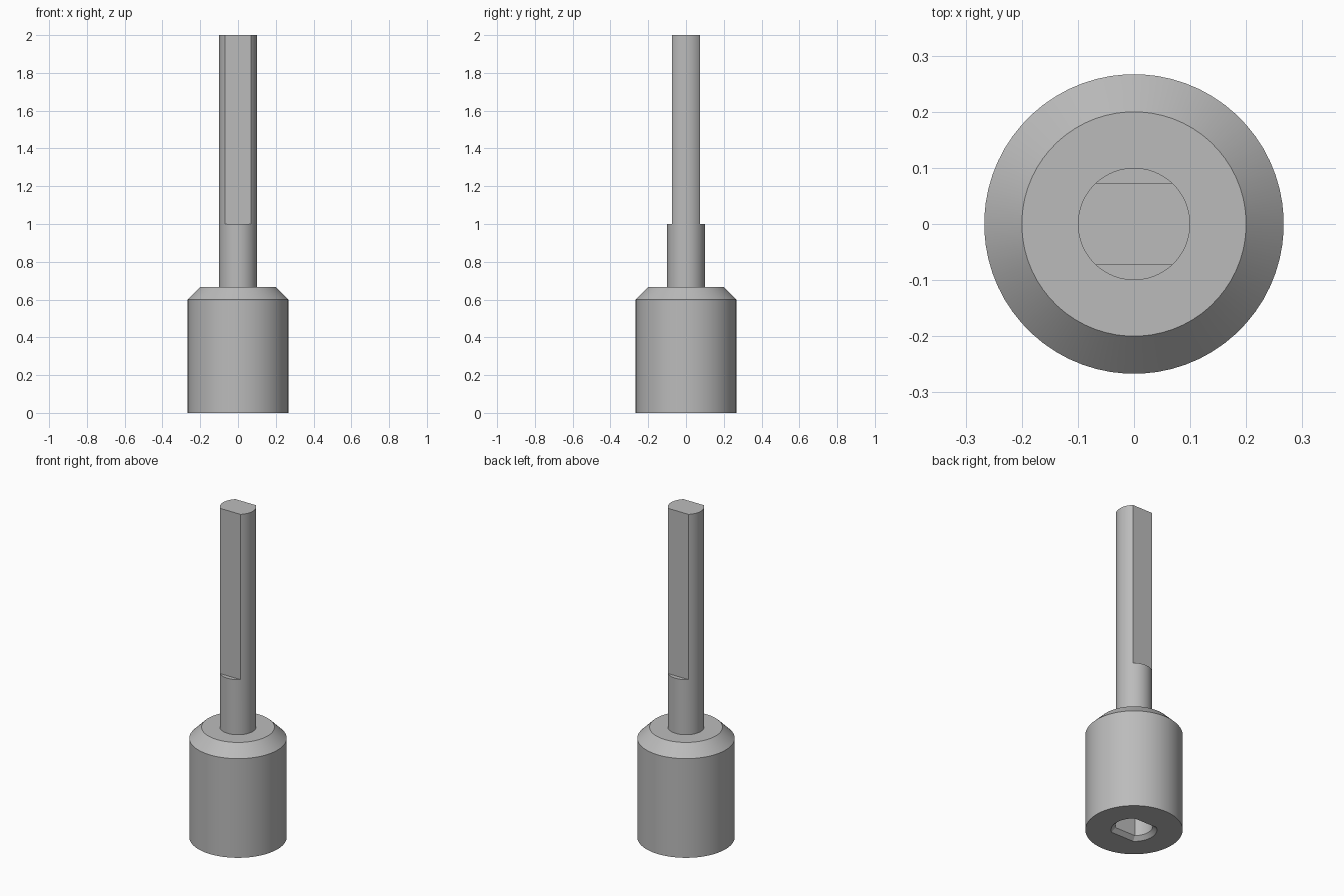
import bpy, bmesh
from math import sin, cos, asin, pi

default_cube = bpy.data.objects.get("Cube")
if default_cube:
    bpy.data.objects.remove(default_cube, do_unlink=True)

ARC, FLAT = 17, 15          # steps along each round side and each flat side
SHAFT_R, SHAFT_FLAT = 0.1, 0.073
CORNER = asin(SHAFT_FLAT / SHAFT_R)

steel = bpy.data.materials.new("steel_grey")
steel.use_nodes = True
GREY = (0.5, 0.5, 0.5, 1)
steel.diffuse_color = GREY
steel.node_tree.nodes["Principled BSDF"].inputs["Base Color"].default_value = GREY


def section(z, r, flat=None):
    """Ring of points: a circle, or a circle cut by two flats facing front and back."""
    a = asin(flat / r) if flat else CORNER
    limit = flat or r
    angles = [-a + 2 * a * i / ARC for i in range(ARC)]
    angles += [a + (pi - 2 * a) * i / FLAT for i in range(FLAT)]
    half = [(r * cos(t), max(-limit, min(limit, r * sin(t)))) for t in angles]
    return [(x, y, z) for x, y in half] + [(-x, -y, z) for x, y in half]


def loft(name, sections):
    """Skin a closed solid through a list of rings."""
    bm = bmesh.new()
    rings = [[bm.verts.new(p) for p in s] for s in sections]
    n = len(rings[0])
    for low, high in zip(rings, rings[1:]):
        for i in range(n):
            j = (i + 1) % n
            bm.faces.new((low[i], low[j], high[j], high[i]))
    bm.faces.new(rings[0][::-1])
    bm.faces.new(rings[-1])
    bmesh.ops.remove_doubles(bm, verts=bm.verts, dist=1e-5)
    bmesh.ops.recalc_face_normals(bm, faces=bm.faces)
    mesh = bpy.data.meshes.new(name)
    bm.to_mesh(mesh)
    bm.free()
    mesh.materials.append(steel)
    obj = bpy.data.objects.new(name, mesh)
    bpy.context.collection.objects.link(obj)
    bpy.ops.object.select_all(action='DESELECT')
    obj.select_set(True)
    bpy.context.view_layer.objects.active = obj
    bpy.ops.object.shade_smooth_by_angle()
    return obj


# Body: socket floor, socket wall, mouth chamfer, then the outside up to the top
loft("socket_body", [
    section(0.5, 0.103, 0.076),
    section(0.023, 0.103, 0.076),
    section(0, 0.126, 0.099),
    section(0, 0.267),
    section(0.6, 0.267),
    section(0.667, 0.2),
])

# Shaft: round lower part, ledge, then the length with two flats
loft("shaft", [
    section(0.667, SHAFT_R),
    section(1, SHAFT_R),
    section(1, SHAFT_R, SHAFT_FLAT),
    section(2, SHAFT_R, SHAFT_FLAT),
])
